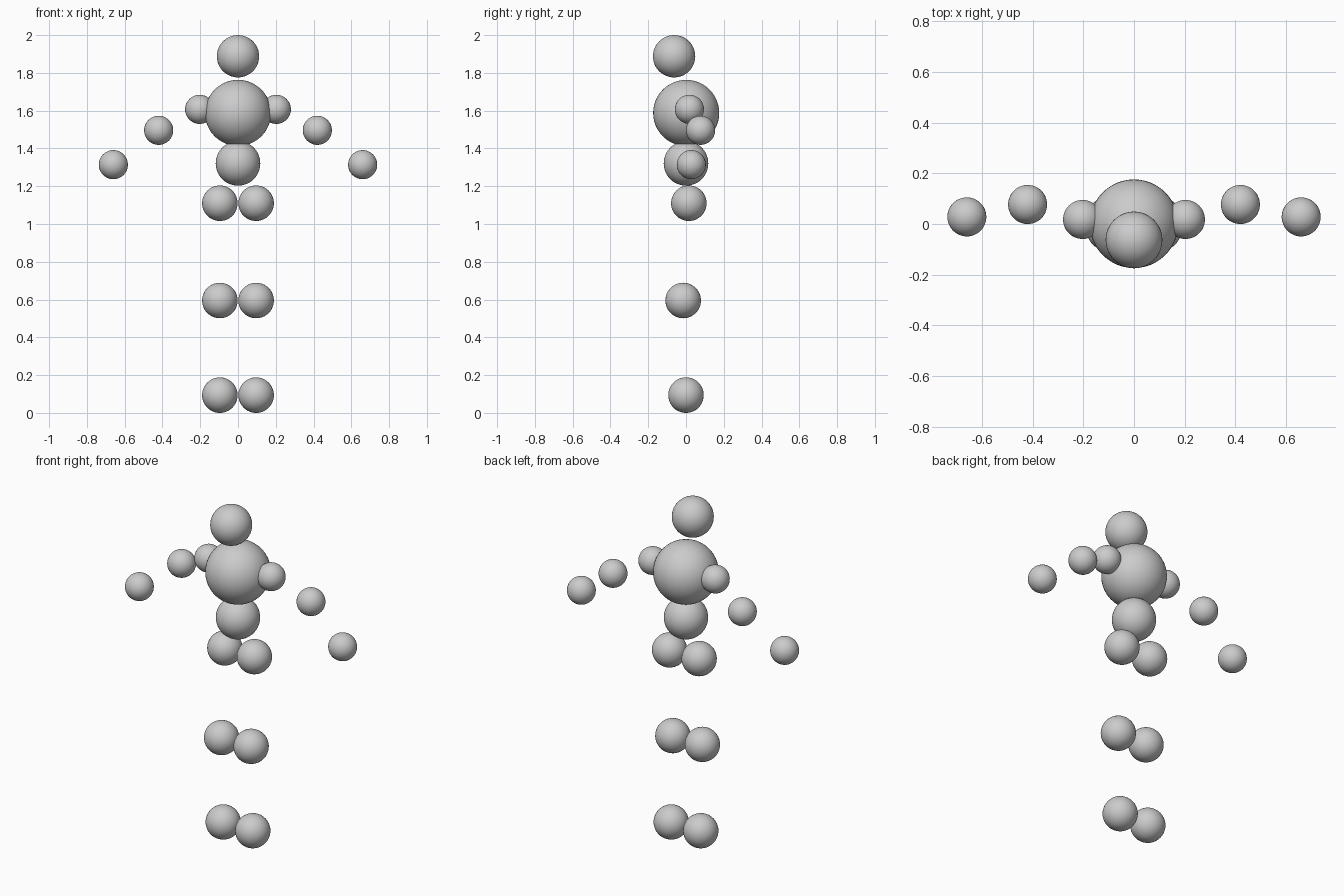
import bpy

if "Cube" in bpy.data.objects:
    bpy.data.objects.remove(bpy.data.objects["Cube"])

grey = bpy.data.materials.new("light grey")
grey.diffuse_color = (0.6, 0.6, 0.6, 1)
grey.use_nodes = True
grey.node_tree.nodes["Principled BSDF"].inputs["Base Color"].default_value = grey.diffuse_color


def ball(name, radius, x, y, z):
    bpy.ops.mesh.primitive_uv_sphere_add(segments=48, ring_count=24,
                                         radius=radius, location=(x, y, z))
    obj = bpy.context.object
    obj.name = name
    obj.data.materials.append(grey)
    bpy.ops.object.shade_smooth()


# Head and trunk
ball("head", 0.112, 0, -0.063, 1.888)
ball("chest", 0.175, 0, 0.001, 1.588)
ball("belly", 0.118, 0, 0, 1.321)

# Paired joints: name, radius, x, y, z
joints = [
    ("shoulder", 0.077, 0.203, 0.018, 1.607),
    ("elbow", 0.077, 0.420, 0.077, 1.496),
    ("hand", 0.077, 0.660, 0.028, 1.314),
    ("hip", 0.094, 0.096, 0.015, 1.110),
    ("knee", 0.094, 0.096, -0.015, 0.595),
    ("foot", 0.094, 0.096, 0, 0.094),
]
for name, radius, x, y, z in joints:
    for side, sign in (("left", -1), ("right", 1)):
        ball(side + "_" + name, radius, sign * x, y, z)
